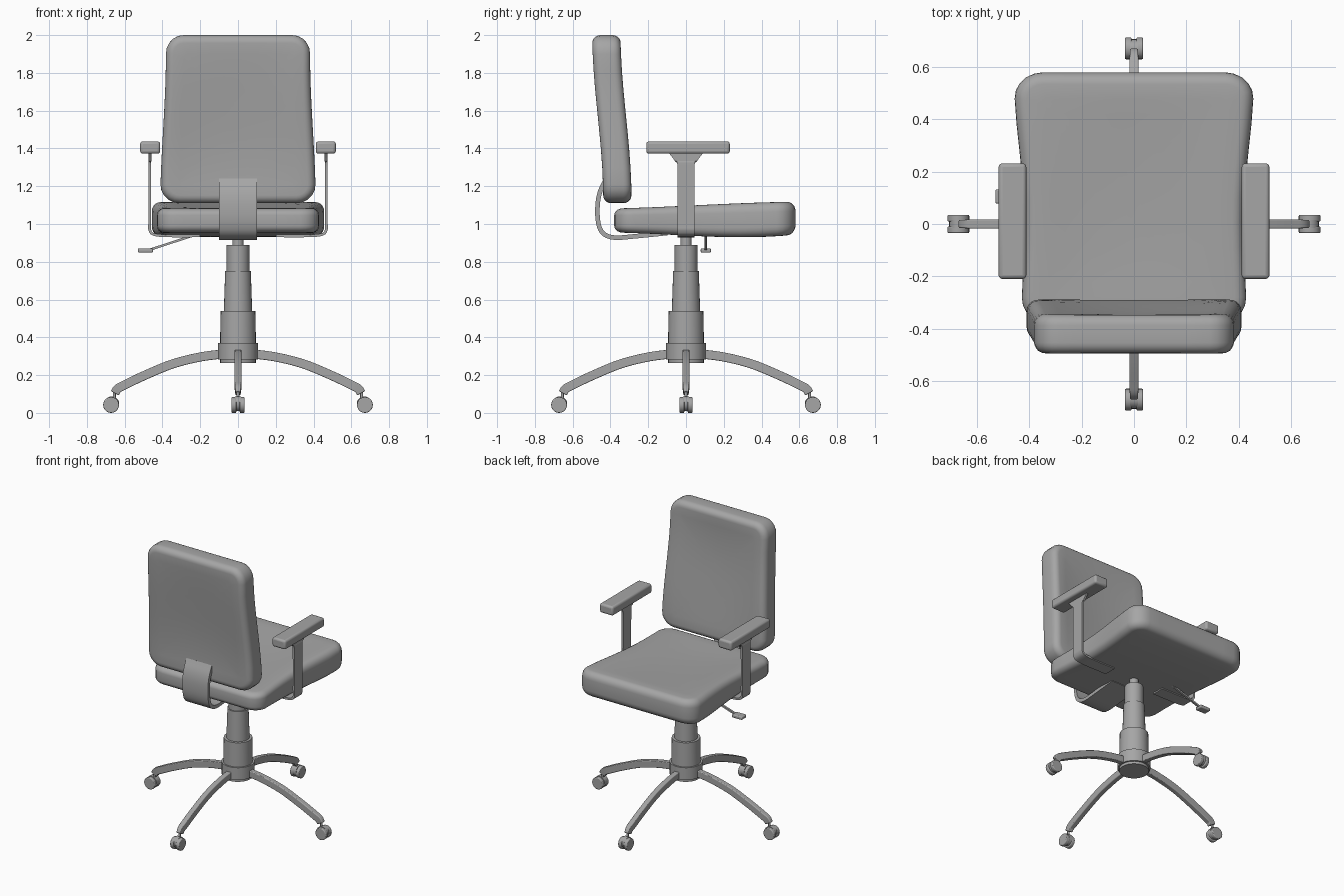
import bpy, bmesh, math
from mathutils import Vector, Matrix

if "Cube" in bpy.data.objects:
    bpy.data.objects.remove(bpy.data.objects["Cube"])

grey = bpy.data.materials.new("dark_grey")
grey.diffuse_color = (0.38, 0.38, 0.38, 1)
grey.use_nodes = True
grey.node_tree.nodes["Principled BSDF"].inputs["Base Color"].default_value = grey.diffuse_color


def finish(name, bm, bevel=0, angle=40):
    bmesh.ops.recalc_face_normals(bm, faces=bm.faces)
    me = bpy.data.meshes.new(name)
    bm.to_mesh(me)
    bm.free()
    me.materials.append(grey)
    me.shade_smooth()
    me.set_sharp_from_angle(angle=math.radians(angle))
    ob = bpy.data.objects.new(name, me)
    bpy.context.collection.objects.link(ob)
    if bevel:
        m = ob.modifiers.new("bevel", 'BEVEL')
        m.width, m.segments, m.limit_method = bevel, 3, 'ANGLE'
        m.angle_limit = math.radians(40)
    return ob


def smooth(table, t):
    """Smooth curve through a few (position, value) points."""
    t = min(max(t, table[0][0]), table[-1][0])
    return sum(v * math.prod((t - b) / (a - b) for b, _ in table if b != a) for a, v in table)


def loft(bm, rings):
    for r, s in zip(rings, rings[1:]):
        for i in range(len(r)):
            j = (i + 1) % len(r)
            bm.faces.new((r[i], r[j], s[j], s[i]))
    bm.faces.new(rings[0])
    bm.faces.new(rings[-1])


def outline(a, b, r):
    """Rounded rectangle with extra points along its straight sides."""
    corners = []
    for q, (sx, sy) in enumerate(((1, 1), (-1, 1), (-1, -1), (1, -1))):
        corners.append([(sx * (a - r) + r * math.cos((q + k / 5) * math.pi / 2),
                         sy * (b - r) + r * math.sin((q + k / 5) * math.pi / 2)) for k in range(6)])
    pts = []
    for q in range(4):
        pts += corners[q]
        p, n = Vector(corners[q][-1]), Vector(corners[(q + 1) % 4][0])
        pts += [tuple(p.lerp(n, k / 8)) for k in range(1, 8)]
    return pts


def cushion(name, a, b, corner, h, r, shape):
    """Pillow from inset rings; shape maps width, length, thickness to a place."""
    half = [(r * (1 - math.cos(t * math.pi / 10)), h - r + r * math.sin(t * math.pi / 10)) for t in range(6)]
    half += [(d, h) for d in (0.1, 0.16, 0.23, 0.3, a - 0.03)]
    bm = bmesh.new()
    rings = []
    for d, w in [(d, -w) for d, w in reversed(half)] + half:
        pts = outline(a - d, b - d, max(corner - d, 0.02))
        rings.append([bm.verts.new(shape(x, y, w)) for x, y in pts])
    loft(bm, rings)
    return finish(name, bm, angle=60)


def ribbon(name, pts, thick, place, steps=5, bevel=0):
    """Sweep a flat bar along a smooth path of (a, b, half width)."""
    P = [Vector(p) for p in pts]
    P = [2 * P[0] - P[1]] + P + [2 * P[-1] - P[-2]]
    path = []
    for i in range(1, len(P) - 2):
        p0, p1, p2, p3 = P[i - 1:i + 3]
        for k in range(steps):
            t = k / steps
            path.append(0.5 * (2 * p1 + (p2 - p0) * t + (2 * p0 - 5 * p1 + 4 * p2 - p3) * t * t
                               + (3 * p1 - p0 - 3 * p2 + p3) * t ** 3))
    path.append(P[-2])
    bm = bmesh.new()
    rings = []
    for i, p in enumerate(path):
        d = path[min(i + 1, len(path) - 1)] - path[max(i - 1, 0)]
        n = Vector((-d.y, d.x)).normalized() * thick / 2
        rings.append([bm.verts.new(place(p.x + s * n.x, p.y + s * n.y, w * p.z))
                      for s, w in ((1, 1), (1, -1), (-1, -1), (-1, 1))])
    loft(bm, rings)
    return finish(name, bm, bevel)


def box(name, lo, hi, bevel):
    lo, hi = Vector(lo), Vector(hi)
    bm = bmesh.new()
    bmesh.ops.create_cube(bm, size=1, matrix=Matrix.Translation((lo + hi) / 2) @ Matrix.Diagonal((*(hi - lo), 1)))
    return finish(name, bm, bevel)


def cylinder(name, r, depth, matrix, bevel=0):
    bm = bmesh.new()
    bmesh.ops.create_cone(bm, cap_ends=True, segments=20, radius1=r, radius2=r, depth=depth, matrix=matrix)
    return finish(name, bm, bevel)


# Seat cushion
SEAT_TOP = [(-.38, 1.082), (-.1, 1.092), (.2, 1.106), (.58, 1.118)]
SEAT_BOTTOM = [(-.38, .955), (-.1, .944), (.3, .93), (.58, .944)]
SEAT_WIDTH = [(-.38, .43), (-.1, .421), (.2, .43), (.45, .455), (.58, .455)]


def seat_place(u, v, w):
    y = v + 0.1
    top, low = smooth(SEAT_TOP, y), smooth(SEAT_BOTTOM, y)
    z = (top + low) / 2 + w / .08 * (top - low) / 2
    if w > 0:
        z -= 0.012 * max(0, 1 - (u / .34) ** 2) * max(0, 1 - (v / .4) ** 2)
    return u / .43 * smooth(SEAT_WIDTH, y), y, z


cushion("seat", .43, .48, .1, .08, .045, seat_place)

# Backrest cushion
BACK_MID = [(1.11, -.364), (1.4, -.376), (1.7, -.405), (2.0, -.421)]
BACK_WIDTH = [(1.11, .412), (1.4, .402), (1.7, .386), (2.0, .384)]


def back_place(u, v, w):
    z = v + 1.555
    dish = max(0, 1 - (u / .36) ** 2) * max(0, 1 - (v / .42) ** 2)
    y = smooth(BACK_MID, z) + w - (0.02 * dish if w > 0 else -0.012 * dish)
    return u / .4 * smooth(BACK_WIDTH, z), y, z


cushion("backrest", .4, .445, .1, .075, .042, back_place)

# Curved strap joining backrest and seat
ribbon("back_strap", [(-.425, 1.235, .1), (-.455, 1.17, .1), (-.468, 1.1, .1), (-.465, 1.01, .1), (-.44, .952, .1),
                      (-.38, .928, .1), (-.27, .935, .1), (-.1, .952, .1)],
       .024, lambda a, b, w: (w, a, b))

# Armrests: pad and bent flared bracket on each side
for side, s in (("right", 1), ("left", -1)):
    box(side + "_arm_pad", (s * .465 - .053, -.21, 1.372), (s * .465 + .053, .232, 1.437), .014)
    ribbon(side + "_arm_bracket", [(.2, .937, .045), (.36, .937, .045), (.44, .943, .045), (.466, .965, .045),
                                   (.468, 1.02, .045), (.467, 1.3, .045), (.466, 1.335, .06), (.466, 1.375, .09)],
           .014, lambda a, b, w, s=s: (s * a, w, b))

# Height lever
ribbon("lever_rod", [(-.22, .945, .007), (-.28, .925, .007), (-.47, .863, .007)], .012,
       lambda a, b, w: (a, .105 + w, b))
box("lever_handle", (-.53, .078, .849), (-.45, .132, .871), .006)

# Gas lift column, turned from a profile
bm = bmesh.new()
N = 28
rings = []
for r, z in ((.095, .265), (.095, .283), (.106, .283), (.106, .37), (.095, .37), (.092, .54), (.075, .54),
             (.068, .75), (.06, .75), (.06, .89), (.03, .89), (.03, .95)):
    rings.append([bm.verts.new((r * math.cos(i * math.tau / N), r * math.sin(i * math.tau / N), z)) for i in range(N)])
loft(bm, rings)
finish("gas_lift_column", bm)

# Four arched legs with twin-wheel casters
TURN = Matrix.Rotation(math.pi / 2, 4, 'X')
for i in range(4):
    parts = [ribbon(f"leg_{i}", [(.07, .313, .018), (.2, .296, .018), (.35, .258, .018), (.5, .196, .018),
                                 (.6, .148, .018), (.637, .128, .016), (.652, .104, .014)],
                    .048, lambda a, b, w: (a, w, b), bevel=.013),
             cylinder(f"caster_stem_{i}", .008, .06, Matrix.Translation((.655, 0, .09))),
             cylinder(f"caster_hub_{i}", .039, .03, Matrix.Translation((.668, 0, .049)) @ TURN)]
    for k in (-1, 1):
        parts.append(cylinder(f"caster_wheel_{i}_{'a' if k < 0 else 'b'}", .042, .026,
                              Matrix.Translation((.672, k * .022, .042)) @ TURN, .005))
    for p in parts:
        p.matrix_world = Matrix.Rotation(i * math.pi / 2, 4, 'Z')
